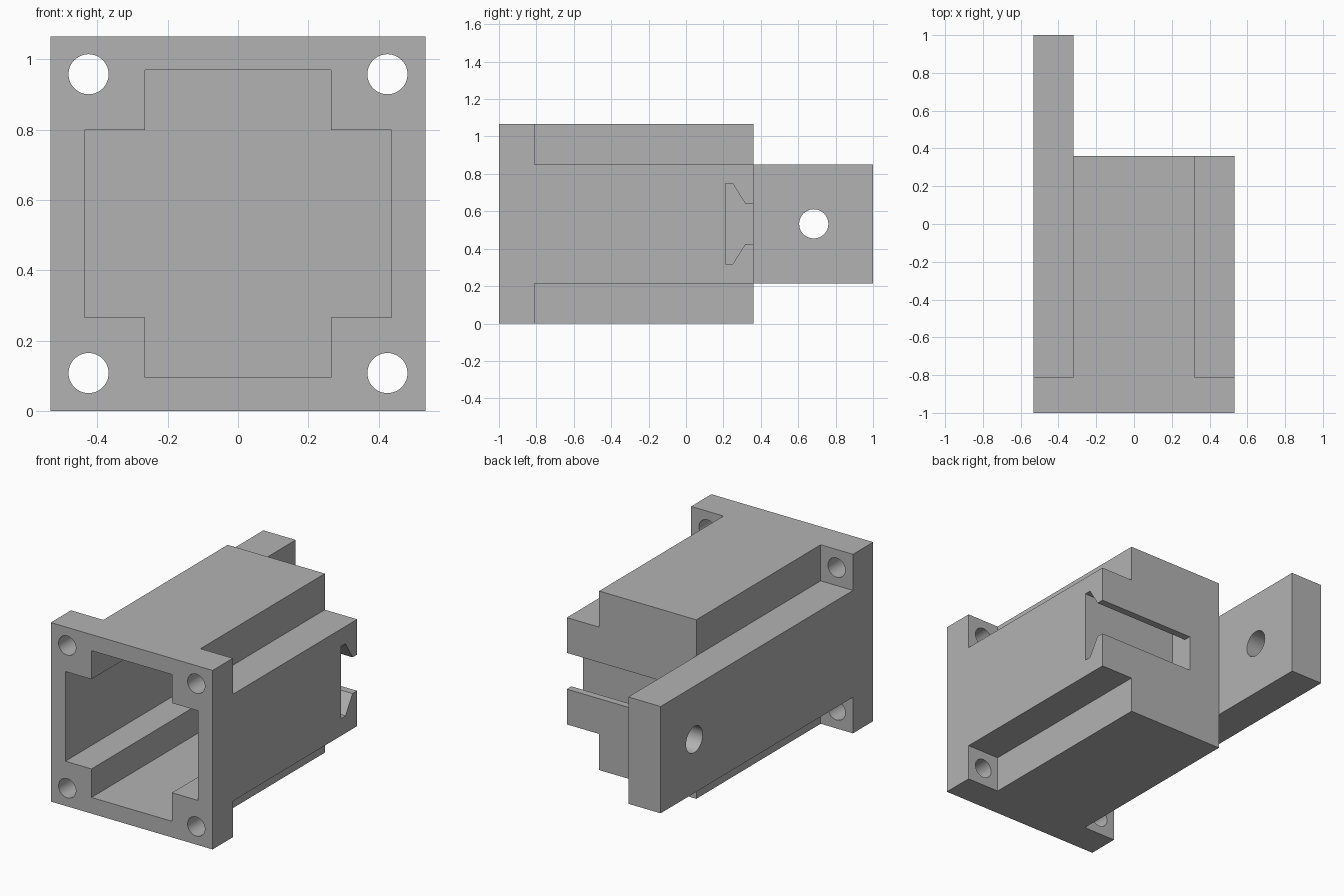
import bpy
import math
from mathutils import Vector

cube = bpy.data.objects.get("Cube")
if cube:
    bpy.data.objects.remove(cube, do_unlink=True)

grey = bpy.data.materials.new("plain grey")
grey.use_nodes = True
colour = (0.45, 0.45, 0.45, 1)
grey.diffuse_color = colour
grey.node_tree.nodes["Principled BSDF"].inputs["Base Color"].default_value = colour

MID = 0.533  # height of the centre axis


def prism(name, points, axis, start, end):
    """Extrude a closed outline: (x, z) along Y or (y, z) along X."""
    def place(p, d):
        return (p[0], d, p[1]) if axis == "Y" else (d, p[0], p[1])
    n = len(points)
    verts = [place(p, d) for d in (start, end) for p in points]
    faces = [tuple(range(n)), tuple(reversed(range(n, 2 * n)))]
    faces += [(i, i + n, (i + 1) % n + n, (i + 1) % n) for i in range(n)]
    if axis == "X":
        faces = [f[::-1] for f in faces]
    mesh = bpy.data.meshes.new(name)
    mesh.from_pydata(verts, [], faces)
    mesh.materials.append(grey)
    obj = bpy.data.objects.new(name, mesh)
    bpy.context.collection.objects.link(obj)
    return obj


def rect(a0, b0, a1, b1):
    return [(a0, b0), (a1, b0), (a1, b1), (a0, b1)]


def circle(a, b, r, n=48):
    return [(a + r * math.cos(i * math.tau / n), b + r * math.sin(i * math.tau / n))
            for i in range(n)]


def cross(wide, narrow, low, high):
    """Plus-shaped outline; wide/low is the flat bar, narrow/high the upright."""
    quarter = [(wide, low), (narrow, low), (narrow, high)]
    right = [(x, -z) for x, z in reversed(quarter)] + quarter
    left = [(-x, -z) for x, z in right]
    return [(x, z + MID) for x, z in right + left]


def combine(target, other, operation):
    mod = target.modifiers.new(operation.lower(), "BOOLEAN")
    mod.operation = operation
    mod.solver = "EXACT"
    mod.object = other
    bpy.context.view_layer.objects.active = target
    bpy.ops.object.modifier_apply(modifier=mod.name)
    bpy.data.objects.remove(other, do_unlink=True)


# Cross-shaped body with square front flange and rear mounting arm
housing = prism("housing", cross(0.533, 0.32, 0.318, MID), "Y", -0.9, 0.36)
combine(housing, prism("front_flange", rect(-0.533, 0, 0.533, 2 * MID), "Y", -1, -0.81), "UNION")
combine(housing, prism("rear_arm", rect(0.25, 0.215, 1, 0.851), "X", -0.533, -0.32), "UNION")

# Hollow interior, open at the front
combine(housing, prism("cavity", cross(0.437, 0.265, 0.267, 0.437), "Y", -1.1, 0.12), "DIFFERENCE")

# Screw holes in the flange corners
for x in (-0.425, 0.425):
    for z in (MID - 0.425, MID + 0.425):
        combine(housing, prism("screw_hole", circle(x, z, 0.057), "Y", -1.1, -0.7), "DIFFERENCE")

# Cross hole in the arm
combine(housing, prism("arm_hole", circle(0.683, MID, 0.078), "X", -0.7, -0.2), "DIFFERENCE")

# Dovetail slot in the back, open at the left side
half = [(0.21, 0.215), (0.25, 0.215), (0.317, 0.108), (0.45, 0.108)]
slot = [(y, MID - h) for y, h in half] + [(y, MID + h) for y, h in reversed(half)]
combine(housing, prism("dovetail_slot", slot, "X", -0.107, 0.7), "DIFFERENCE")

# Crisp edges, smooth hole walls
bpy.ops.object.select_all(action="DESELECT")
housing.select_set(True)
bpy.context.view_layer.objects.active = housing
bpy.ops.object.shade_smooth_by_angle(angle=math.radians(30))
